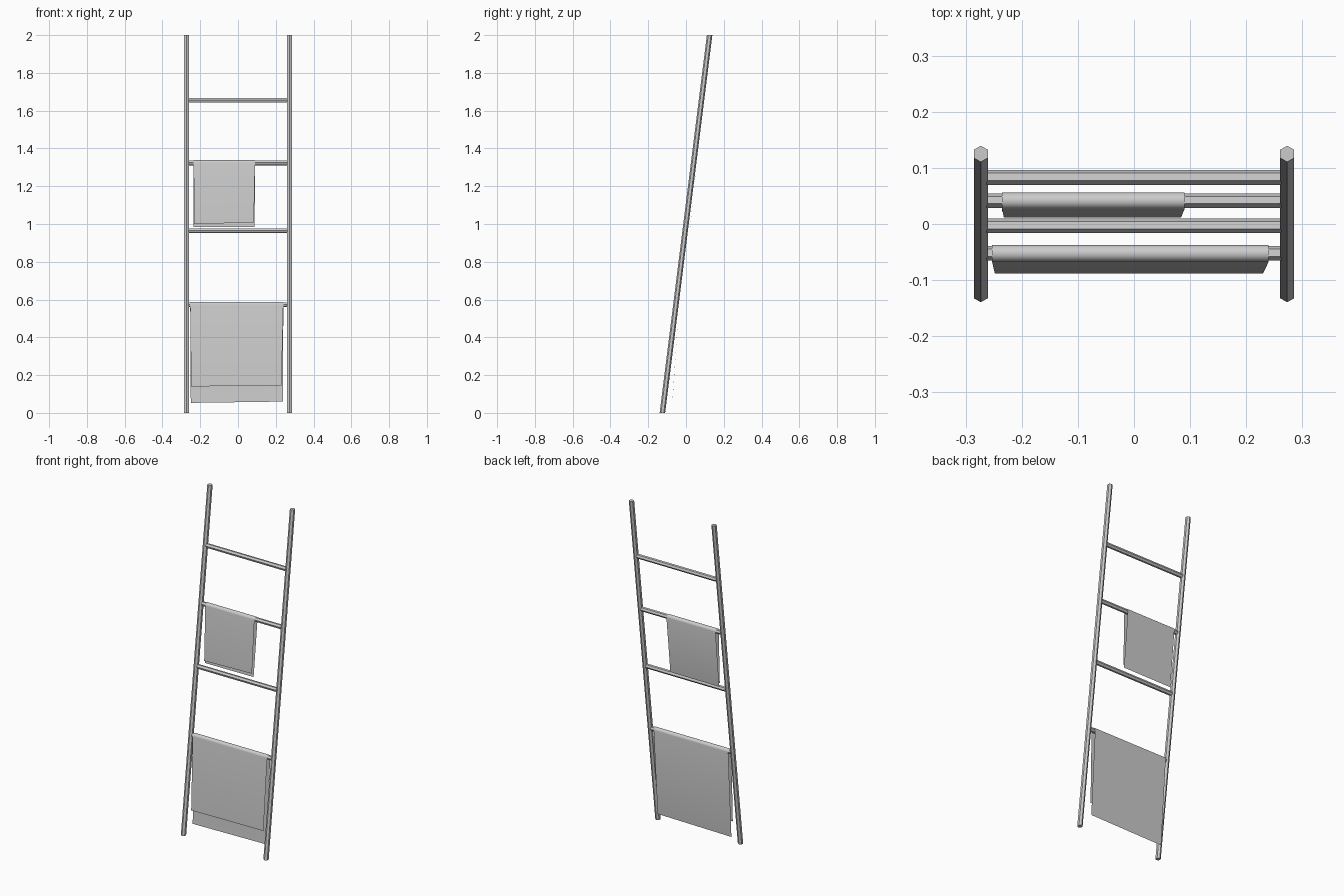
import bpy, bmesh, math
from mathutils import Matrix, Vector

cube = bpy.data.objects.get("Cube")
if cube:
    bpy.data.objects.remove(cube, do_unlink=True)

SLOPE = 0.125                      # lean of the ladder, y per unit of z
LEAN = math.atan(SLOPE)
RAIL_X, RADIUS = 0.273, 0.0145


def rail_y(z):
    return SLOPE * (z - 1)


grey = bpy.data.materials.new("plain grey")
grey.use_nodes = True
grey.diffuse_color = (0.6, 0.6, 0.6, 1)
grey.node_tree.nodes["Principled BSDF"].inputs["Base Color"].default_value = (0.6, 0.6, 0.6, 1)


def finish(bm, name):
    mesh = bpy.data.meshes.new(name)
    bm.to_mesh(mesh)
    bm.free()
    mesh.materials.append(grey)
    obj = bpy.data.objects.new(name, mesh)
    bpy.context.collection.objects.link(obj)
    return obj


def hex_bar(name, radius, length, matrix):
    bm = bmesh.new()
    bmesh.ops.create_cone(bm, cap_ends=True, segments=6, radius1=radius,
                          radius2=radius, depth=length)
    bm.transform(matrix)
    return finish(bm, name)


# Side rails: six-sided, sheared so both ends stay level
shear = Matrix.Identity(4)
shear[1][2] = SLOPE
for side, sign in (("left", 1), ("right", -1)):
    hex_bar(side + "_rail", RADIUS, 2, Matrix.Translation((sign * RAIL_X, 0, 1)) @ shear)

# Rungs: six-sided, ridge upward, tilted with the rails
for i, z in enumerate((0.573, 0.965, 1.323, 1.655)):
    matrix = (Matrix.Translation((0, rail_y(z) + 0.001, z)) @ Matrix.Rotation(-LEAN, 4, "X")
              @ Matrix.Rotation(math.pi / 2, 4, "Y") @ Matrix.Rotation(math.pi / 2, 4, "Z"))
    # points of the section must lie up and down
    matrix = matrix @ Matrix.Rotation(math.pi / 2, 4, "Z")
    hex_bar("rung_%d" % (i + 1), 0.0132, 2 * RAIL_X - 0.02, matrix)


def towel(name, z, top, front, back):
    """Thin cloth over a rung; front and back are (y, z left end, z right end, x min, x max)."""
    bm = bmesh.new()
    centre = Vector((0, rail_y(z) + 0.001, z))
    rows = [((front[3], front[0], front[1]), (front[4], front[0], front[2]))]
    for k in range(9):
        a = math.pi * (1 - k / 8)
        p = centre + Vector((0, math.cos(a), math.sin(a))) * 0.015
        rows.append(((top[0], p.y, p.z), (top[1], p.y, p.z)))
    rows.append(((back[3], back[0], back[1]), (back[4], back[0], back[2])))
    verts = [[bm.verts.new(p) for p in row] for row in rows]
    for a, b in zip(verts, verts[1:]):
        bm.faces.new((a[0], a[1], b[1], b[0]))
    obj = finish(bm, name)
    bpy.ops.object.select_all(action="DESELECT")
    obj.select_set(True)
    bpy.context.view_layer.objects.active = obj
    bpy.ops.object.shade_smooth_by_angle(angle=math.radians(40))


# Towels hanging unevenly, longer behind
towel("large_towel", 0.573, (-0.253, 0.24),
      (-0.088, 0.14, 0.145, -0.248, 0.23), (-0.072, 0.053, 0.06, -0.25, 0.238))
towel("small_towel", 1.323, (-0.235, 0.09),
      (0.012, 1.0, 1.008, -0.232, 0.084), (0.022, 0.983, 0.985, -0.235, 0.088))
